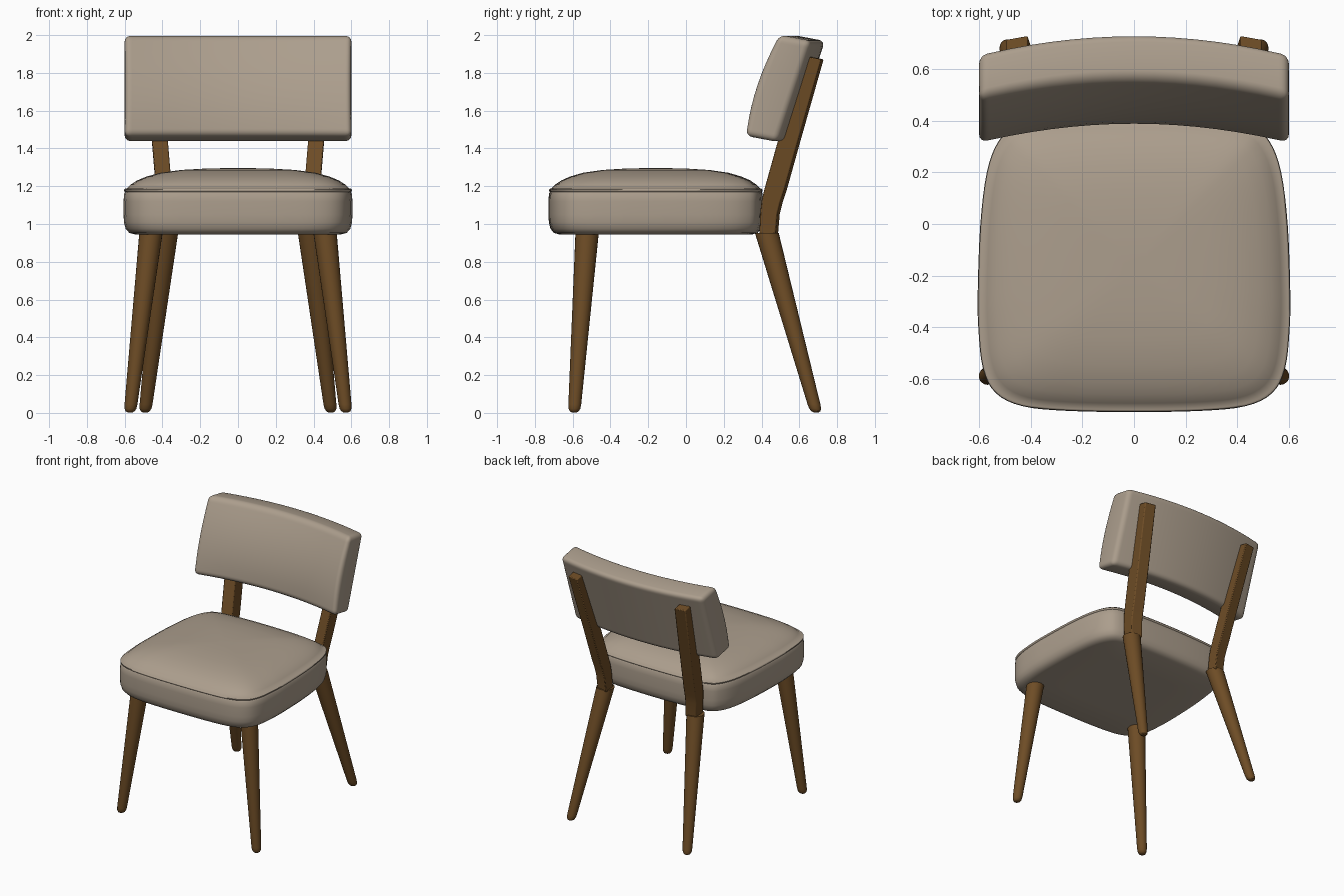
import bpy, bmesh, math
from mathutils import Vector

if "Cube" in bpy.data.objects:
    bpy.data.objects.remove(bpy.data.objects["Cube"])


def material(name, col):
    m = bpy.data.materials.new(name)
    m.diffuse_color = (*col, 1)
    m.use_nodes = True
    m.node_tree.nodes["Principled BSDF"].inputs["Base Color"].default_value = m.diffuse_color
    return m


fabric = material("beige fabric", (0.41, 0.34, 0.265))
wood = material("brown wood", (0.155, 0.073, 0.019))


def finish(name, bm, mat, angle=35):
    bmesh.ops.recalc_face_normals(bm, faces=bm.faces[:])
    me = bpy.data.meshes.new(name)
    bm.to_mesh(me)
    bm.free()
    ob = bpy.data.objects.new(name, me)
    bpy.context.collection.objects.link(ob)
    me.materials.append(mat)
    bpy.ops.object.select_all(action='DESELECT')
    ob.select_set(True)
    bpy.context.view_layer.objects.active = ob
    bpy.ops.object.shade_smooth_by_angle(angle=math.radians(angle))
    return ob


def loft(rings):
    """Skin a stack of closed rings and cap both ends."""
    bm = bmesh.new()
    vs = [[bm.verts.new(p) for p in r] for r in rings]
    n = len(vs[0])
    for a, b in zip(vs, vs[1:]):
        for i in range(n):
            j = (i + 1) % n
            bm.faces.new((a[i], a[j], b[j], b[i]))
    bm.faces.new(vs[0][::-1])
    bm.faces.new(vs[-1])
    return bm


def smooth_loop(pts, k=4):
    """Closed Catmull-Rom curve through the points."""
    n, out = len(pts), []
    for i in range(n):
        p0, p1, p2, p3 = (Vector(pts[(i + d) % n]) for d in (-1, 0, 1, 2))
        for s in range(k):
            t = s / k
            out.append(0.5 * (2 * p1 + (p2 - p0) * t + (2 * p0 - 5 * p1 + 4 * p2 - p3) * t * t
                              + (3 * p1 - p0 - 3 * p2 + p3) * t ** 3))
    return out


# Seat: rounded outline, skinned from underside to domed top with a piping ridge
half = [(0.25, -0.724), (0.43, -0.706), (0.535, -0.655), (0.585, -0.56), (0.603, -0.4),
        (0.605, -0.25), (0.595, 0.0), (0.57, 0.2), (0.525, 0.32), (0.45, 0.38), (0.25, 0.402)]
outline = smooth_loop([(0, -0.728)] + half + [(0, 0.408)] + [(-x, y) for x, y in half[::-1]])
centre = Vector((0, -0.16))
profile = [(0.5, 0.944), (0.90, 0.945), (0.95, 0.953), (0.982, 0.975), (0.997, 1.01), (1.0, 1.05),
           (1.0, 1.12), (0.996, 1.16), (0.986, 1.17), (0.996, 1.174), (0.997, 1.182),
           (0.985, 1.187), (0.975, 1.186), (0.94, 1.208), (0.88, 1.231), (0.80, 1.251),
           (0.68, 1.271), (0.5, 1.286), (0.3, 1.293), (0.1, 1.296)]
rings = []
for s, z in profile:
    rings.append([(*(centre + (p - centre) * s), z) for p in outline])
finish("seat", loft(rings), fabric, 60)

# Backrest: bevelled block, sliced, then leaned, curved and padded
bm = bmesh.new()
bmesh.ops.create_cube(bm, size=1)
bmesh.ops.scale(bm, vec=(1.2, 0.17, 0.55), verts=bm.verts[:])
bmesh.ops.bevel(bm, geom=bm.edges[:], offset=0.03, segments=4, profile=0.5, affect='EDGES')
for axis, count, span in ((0, 15, 0.56), (2, 9, 0.235)):
    for i in range(count):
        co, no = Vector((0, 0, 0)), Vector((0, 0, 0))
        co[axis] = -span + 2 * span * i / (count - 1)
        no[axis] = 1
        bmesh.ops.bisect_plane(bm, geom=bm.verts[:] + bm.edges[:] + bm.faces[:],
                               plane_co=co, plane_no=no)
for v in bm.verts:
    x, d, h = v.co
    t = h / 0.55 + 0.5
    u = x / 0.6
    y = 0.397 + 0.178 * t + d + 0.075 * (1 - u * u)
    if d < 0:
        y -= (0.028 + 0.012 * (1 - u ** 4)) * 4 * t * (1 - t) * min(1, -d / 0.085)
    v.co = (x, y, 1.45 + 0.535 * t - 0.19 * d)
finish("backrest", bm, fabric, 50)


# Round tapered legs, flat on top and rounded at the foot
def leg(name, top, foot, r_top):
    rings = []
    for z, r in ((0.003, 0.014), (0.009, 0.024), (0.022, 0.031), (0.045, 0.034), (top[2], r_top)):
        t = z / top[2]
        cx, cy = (foot[k] + (top[k] - foot[k]) * t for k in (0, 1))
        rings.append([(cx + r * math.cos(a), cy + r * math.sin(a), z)
                      for a in (math.tau * i / 24 for i in range(24))])
    finish(name, loft(rings), wood)


# Bent square post: height, front y, back y, centre x
post = [(0.945, 0.395, 0.48, 0.375), (1.06, 0.40, 0.49, 0.382), (1.12, 0.407, 0.505, 0.387),
        (1.19, 0.425, 0.528, 0.393), (1.43, 0.492, 0.595, 0.413), (1.878, 0.658, 0.722, 0.453)]

for side, label in ((-1, "left"), (1, "right")):
    leg("front_leg_" + label, (side * 0.46, -0.523, 0.96), (side * 0.572, -0.592), 0.062)
    leg("rear_leg_" + label, (side * 0.38, 0.428, 0.952), (side * 0.492, 0.69), 0.063)
    rings = []
    for z, yf, yb, cx in post:
        rings.append([(side * (cx + dx), y - 0.18 * dx, z + dz) for dx, y, dz in
                      ((-0.042, yf, 0.006), (0.042, yf, 0.006),
                       (0.042, yb, -0.006), (-0.042, yb, -0.006))])
    ob = finish("back_post_" + label, loft(rings), wood)
    bev = ob.modifiers.new("soft edges", 'BEVEL')
    bev.width = 0.006
    bev.segments = 2
    bev.limit_method = 'ANGLE'
    bev.angle_limit = math.radians(40)
